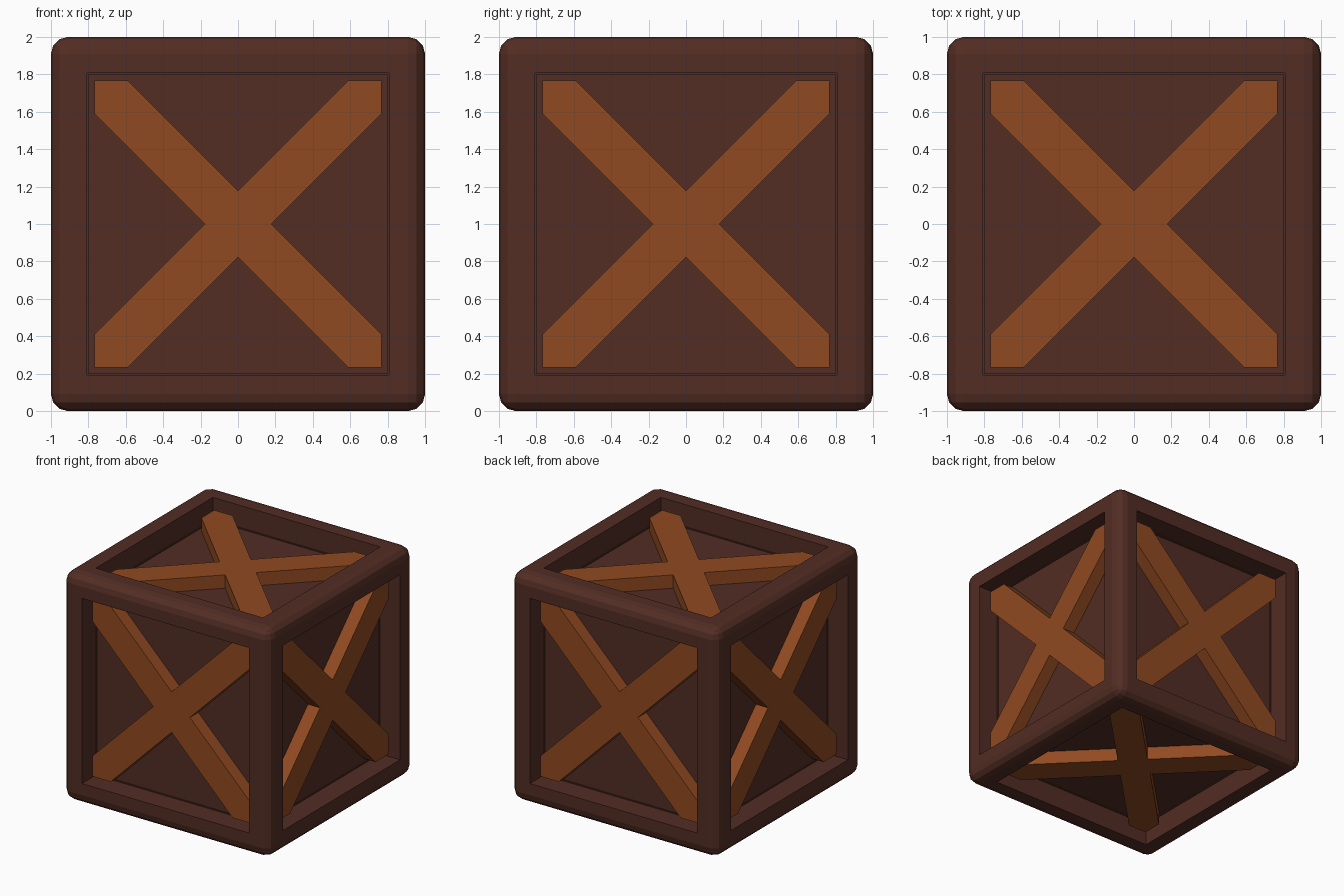
import bpy
import bmesh
from math import pi
from mathutils import Matrix, Vector

HOLE = 0.766      # half width of each recessed opening
BEVEL = 0.09      # rounding of the outer edges
PANEL = 0.80      # distance of the panels from the centre
BRACE = 0.916     # distance of the brace fronts from the centre
ARM = 0.177       # half diagonal of the brace crossing
CENTRE = Vector((0, 0, 1))

cube = bpy.data.objects.get("Cube")
if cube:
    bpy.data.objects.remove(cube, do_unlink=True)


def make_material(name, rgb):
    mat = bpy.data.materials.new(name)
    mat.use_nodes = True
    mat.diffuse_color = (*rgb, 1)
    bsdf = mat.node_tree.nodes["Principled BSDF"]
    bsdf.inputs["Base Color"].default_value = (*rgb, 1)
    bsdf.inputs["Roughness"].default_value = 0.8
    return mat


def make_object(name, bm, mat):
    mesh = bpy.data.meshes.new(name)
    bmesh.ops.recalc_face_normals(bm, faces=bm.faces)
    bm.to_mesh(mesh)
    bm.free()
    mesh.materials.append(mat)
    obj = bpy.data.objects.new(name, mesh)
    bpy.context.collection.objects.link(obj)
    obj.location = CENTRE
    return obj


dark_wood = make_material("dark_wood", (0.085, 0.026, 0.017))
orange_wood = make_material("orange_wood", (0.28, 0.068, 0.015))

# Crate body: rounded cube with a recessed panel in every side
bm = bmesh.new()
bmesh.ops.create_cube(bm, size=2)
bmesh.ops.bevel(bm, geom=bm.edges[:], offset=BEVEL, segments=3,
                profile=0.5, affect='EDGES')
sides = [f for f in bm.faces if f.calc_area() > 1]
bmesh.ops.inset_individual(bm, faces=sides, thickness=1 - BEVEL - HOLE)
bmesh.ops.inset_individual(bm, faces=sides, thickness=0, depth=PANEL - 1)
make_object("crate_body", bm, dark_wood)

# Cross outline: one arm end repeated around the centre
arm = [(ARM, 0), (HOLE, HOLE - ARM), (HOLE, HOLE), (HOLE - ARM, HOLE)]
outline = [Matrix.Rotation(q * pi / 2, 3, 'Z') @ Vector((x, y, PANEL - 0.01))
           for q in range(4) for x, y in arm]

# Cross braces: one on each side of the crate
turns = {
    "top": (0, 'X'), "bottom": (pi, 'X'),
    "front": (pi / 2, 'X'), "back": (-pi / 2, 'X'),
    "left": (pi / 2, 'Y'), "right": (-pi / 2, 'Y'),
}
for side, (angle, axis) in turns.items():
    bm = bmesh.new()
    face = bm.faces.new([bm.verts.new(p) for p in outline])
    out = bmesh.ops.extrude_face_region(bm, geom=[face], use_keep_orig=True)
    moved = [v for v in out["geom"] if isinstance(v, bmesh.types.BMVert)]
    bmesh.ops.translate(bm, verts=moved, vec=(0, 0, BRACE - PANEL + 0.01))
    bmesh.ops.rotate(bm, verts=bm.verts[:], cent=(0, 0, 0),
                     matrix=Matrix.Rotation(angle, 3, axis))
    make_object(side + "_cross_brace", bm, orange_wood)
